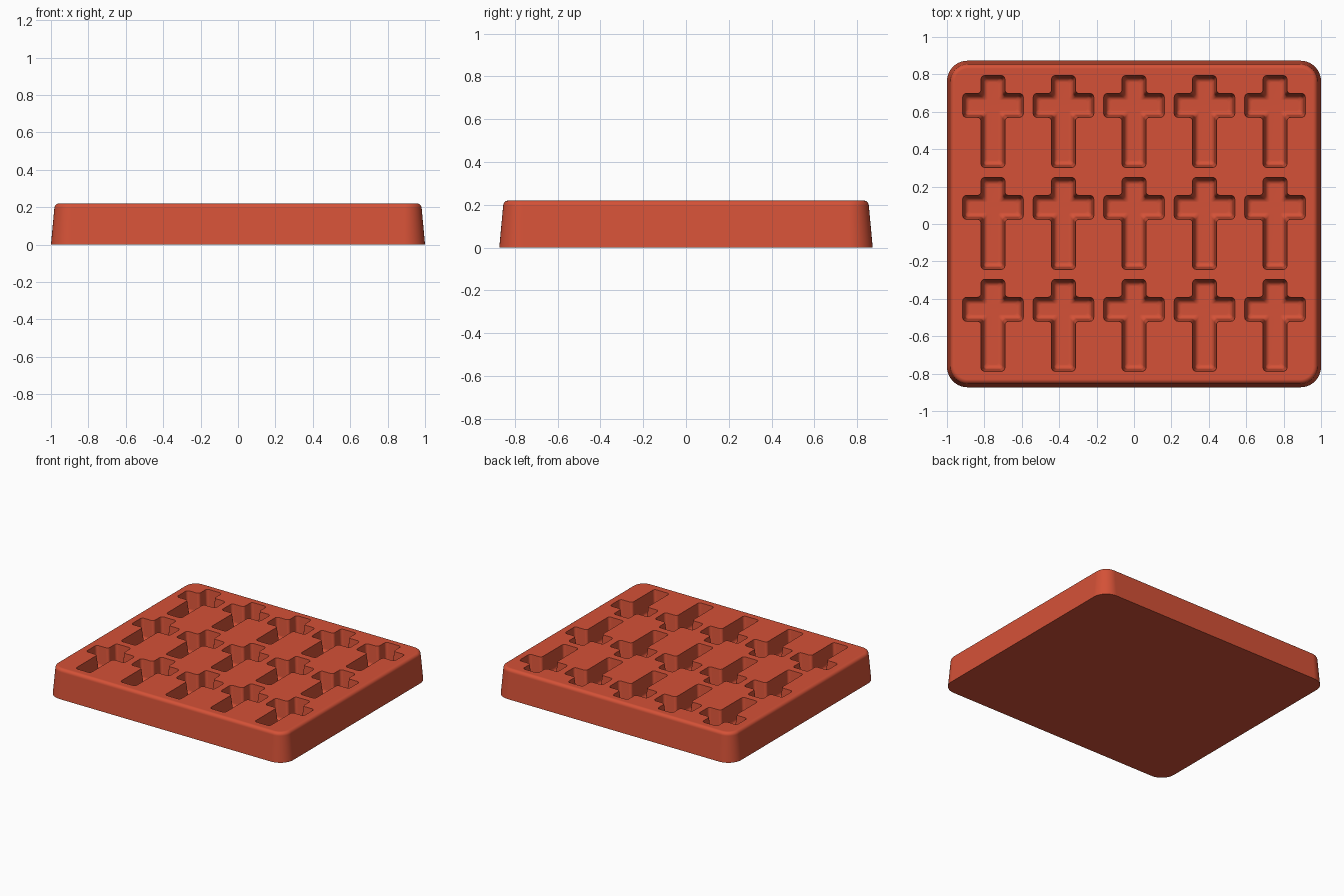
import bpy, bmesh, math
from mathutils import Vector

if "Cube" in bpy.data.objects:
    bpy.data.objects.remove(bpy.data.objects["Cube"], do_unlink=True)

# Single silicone colour
red = bpy.data.materials.new("brick_red")
red.use_nodes = True
colour = (0.66, 0.083, 0.038, 1)
red.diffuse_color = colour
bsdf = next(n for n in red.node_tree.nodes if n.type == 'BSDF_PRINCIPLED')
bsdf.inputs["Base Color"].default_value = colour

HEIGHT, DEPTH = 0.22, 0.15


def rounded(corners, r, steps):
    """Replace each right-angled corner of an outline with an arc."""
    pts = [Vector(c) for c in corners]
    out = []
    for i, p in enumerate(pts):
        u = (pts[i - 1] - p).normalized()
        v = (pts[(i + 1) % len(pts)] - p).normalized()
        for k in range(steps + 1):
            t = math.pi / 2 * k / steps
            out.append(p + r * (u + v) - r * (math.cos(t) * v + math.sin(t) * u))
    return out


def rectangle(inset):
    x, y = 1 - inset, 0.873 - inset
    return [(-x, -y), (x, -y), (x, y), (-x, y)]


def cross(inset):
    w, a, h = 0.064 - inset, 0.162 - inset, 0.246 - inset
    lo, hi = 0.022 + inset, 0.15 - inset
    right = [(w, -h), (w, lo), (a, lo), (a, hi), (w, hi), (w, h)]
    return right + [(-x, y) for x, y in reversed(right)]


def loft(bm, rings):
    """Skin rings of (points, z), listed bottom to top, and cap both ends."""
    loops = [[bm.verts.new((p.x, p.y, z)) for p in pts] for pts, z in rings]
    n = len(loops[0])
    for a, b in zip(loops, loops[1:]):
        for i in range(n):
            j = (i + 1) % n
            bm.faces.new((a[i], a[j], b[j], b[i]))
    bm.faces.new(loops[0][::-1])
    bm.faces.new(loops[-1])


def finish(name, bm):
    bmesh.ops.recalc_face_normals(bm, faces=bm.faces)
    mesh = bpy.data.meshes.new(name)
    bm.to_mesh(mesh)
    bm.free()
    mesh.materials.append(red)
    obj = bpy.data.objects.new(name, mesh)
    bpy.context.collection.objects.link(obj)
    return obj


# Tapered block with rounded corners and a rolled top edge
bm = bmesh.new()
edge = 0.025
profile = [(0, 0)]
for k in range(7):
    t = math.pi / 2 * k / 6
    profile.append((0.018 + edge * (1 - math.cos(t)), HEIGHT - edge + edge * math.sin(t)))
loft(bm, [(rounded(rectangle(d), 0.11 - d, 10), z) for d, z in profile])
tray = finish("mould_tray", bm)

# Cross-shaped cavities: drafted walls and a filleted floor
bm = bmesh.new()
floor, fillet, draft = HEIGHT - DEPTH, 0.025, 0.012
section = []
for k in range(6):
    t = math.pi / 2 * k / 5
    section.append((draft + fillet * (1 - math.sin(t)), floor + fillet * (1 - math.cos(t))))
section += [(0, HEIGHT), (-0.002, HEIGHT + 0.03)]
for row in (-1, 0, 1):
    for col in range(-2, 3):
        shift = Vector((col * 0.377, row * 0.545 + 0.003))
        loft(bm, [([p + shift for p in rounded(cross(d), 0.02 - 0.2 * d, 4)], z)
                  for d, z in section])
cutter = finish("cavity_cutter", bm)
cutter.hide_render = True

cut = tray.modifiers.new("cavities", 'BOOLEAN')
cut.operation = 'DIFFERENCE'
cut.solver = 'EXACT'
cut.object = cutter
bpy.ops.object.select_all(action='DESELECT')
tray.select_set(True)
bpy.context.view_layer.objects.active = tray
bpy.ops.object.modifier_apply(modifier=cut.name)
bpy.data.objects.remove(cutter, do_unlink=True)

# Smooth fillets, crisp cavity rims, flat top
bpy.ops.object.shade_smooth_by_angle(angle=math.radians(35))
weighted = tray.modifiers.new("weighted_normals", 'WEIGHTED_NORMAL')
weighted.keep_sharp = True
